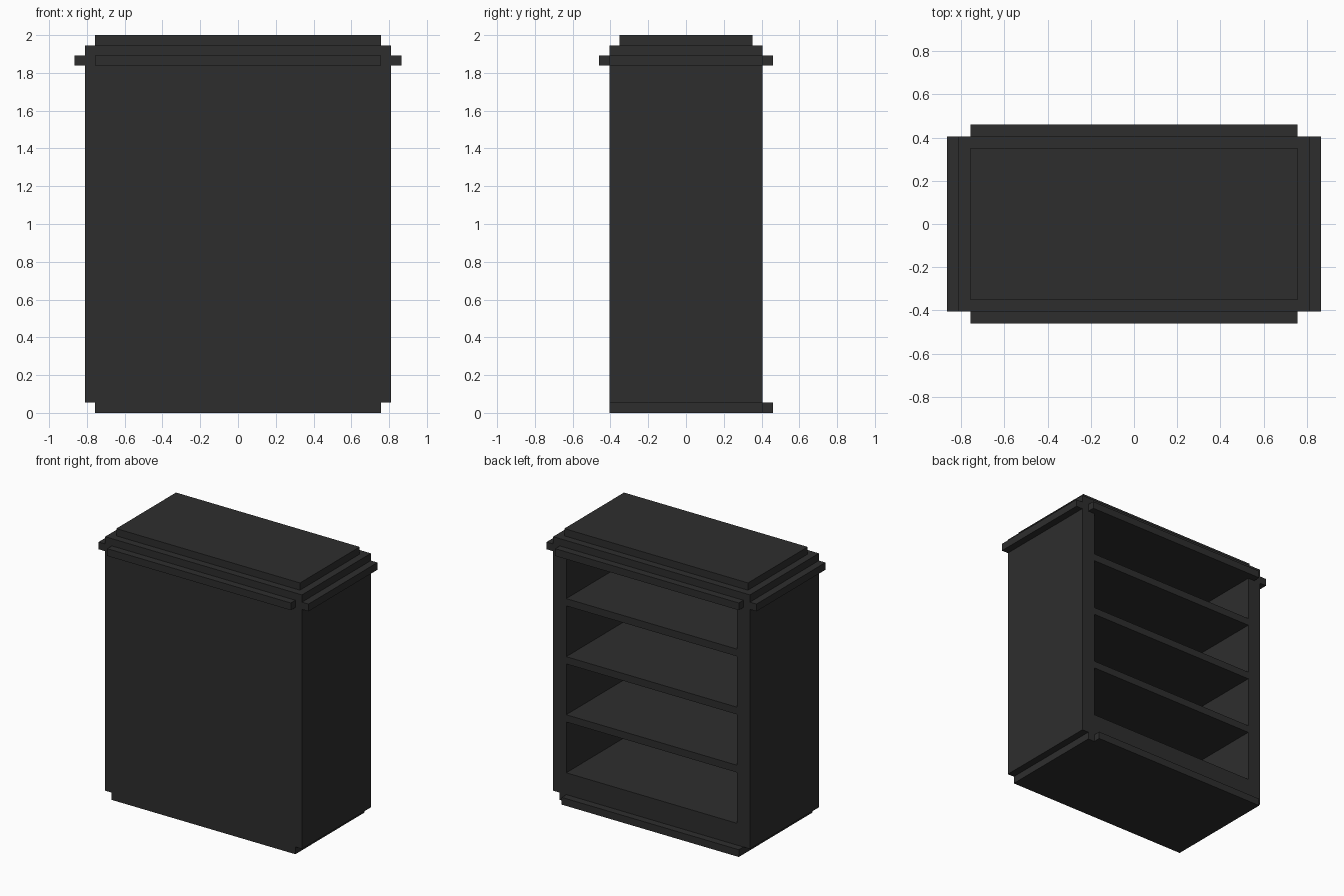
import bpy

cube = bpy.data.objects.get("Cube")
if cube:
    bpy.data.objects.remove(cube, do_unlink=True)

U = 2 / 37  # building unit: the case is 37 units tall

charcoal = bpy.data.materials.new("charcoal")
charcoal.use_nodes = True
colour = (0.027, 0.027, 0.027, 1)
charcoal.diffuse_color = colour
charcoal.node_tree.nodes["Principled BSDF"].inputs["Base Color"].default_value = colour


def box(name, xs, ys, zs):
    """Flat-sided box between the given limits, in units."""
    spans = (xs, ys, zs)
    bpy.ops.mesh.primitive_cube_add(size=1)
    ob = bpy.context.object
    ob.name = name
    ob.location = [(a + b) / 2 * U for a, b in spans]
    ob.scale = [(b - a) * U for a, b in spans]
    bpy.ops.object.transform_apply(location=True, scale=True)
    ob.data.materials.append(charcoal)
    return ob


HALF_W, HALF_D = 15, 7.5
WALL = 2
INNER = HALF_W - WALL
PANEL = -HALF_D + WALL          # inner face of the closed front panel
inside = (-INNER, INNER)
depth = (PANEL, HALF_D)

# Carcass: closed front, side walls, floor and ceiling; open at the back
box("front_panel", (-HALF_W, HALF_W), (-HALF_D, PANEL), (1, 36))
box("left_wall", (INNER, HALF_W), depth, (1, 36))
box("right_wall", (-HALF_W, -INNER), depth, (1, 36))
box("case_floor", inside, depth, (1, 4))
box("case_ceiling", inside, depth, (34, 36))

# Shelves
for i, z in enumerate((11, 19, 27)):
    box(f"shelf_{i + 1}", inside, depth, (z, z + 1))

# Plinth with its back strip, and the raised top
box("plinth", (-14, 14), (-HALF_D, HALF_D), (0, 1))
box("plinth_back_strip", (-14, 13), (HALF_D, HALF_D + 1), (0, 1))
box("top_slab", (-14, 14), (-6.5, 6.5), (36, 37))

# Cornice strips around the top
rail = (34, 35)
box("front_cornice", (-14, 14), (-HALF_D - 1, -HALF_D), rail)
box("back_cornice", (-14, 14), (HALF_D, HALF_D + 1), rail)
box("left_cornice", (HALF_W, HALF_W + 1), (-HALF_D, HALF_D), rail)
box("right_cornice", (-HALF_W - 1, -HALF_W), (-HALF_D, HALF_D), rail)
